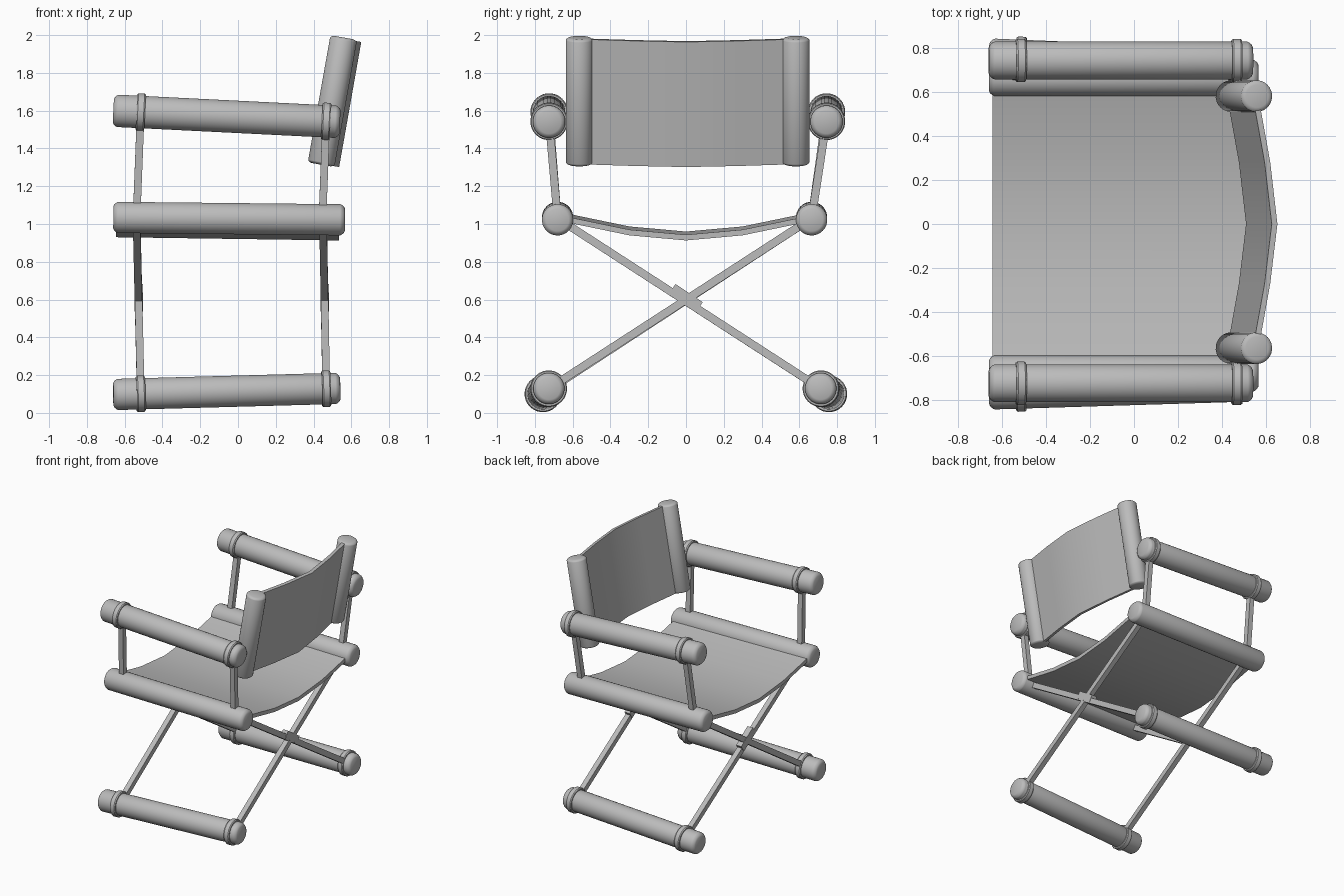
import bpy, bmesh, math
from mathutils import Vector as V

if "Cube" in bpy.data.objects:
    bpy.data.objects.remove(bpy.data.objects["Cube"])

grey = bpy.data.materials.new("plain grey")
grey.diffuse_color = (0.5, 0.5, 0.5, 1)
grey.use_nodes = True
grey.node_tree.nodes["Principled BSDF"].inputs["Base Color"].default_value = grey.diffuse_color


def finish(name, bm, angle=35):
    bmesh.ops.recalc_face_normals(bm, faces=bm.faces)
    me = bpy.data.meshes.new(name)
    bm.to_mesh(me)
    bm.free()
    me.materials.append(grey)
    for p in me.polygons:
        p.use_smooth = True
    me.set_sharp_from_angle(angle=math.radians(angle))
    ob = bpy.data.objects.new(name, me)
    bpy.context.collection.objects.link(ob)
    return ob


def lathe(name, a, b, profile, n=28):
    """Turned solid on axis a-b; profile = (distance from a, radius)."""
    a, b = V(a), V(b)
    d = (b - a).normalized()
    u = d.orthogonal().normalized()
    w = d.cross(u)
    bm = bmesh.new()
    rings = []
    for t, r in profile:
        rings.append([bm.verts.new(a + d * t + (u * math.cos(k * math.tau / n) + w * math.sin(k * math.tau / n)) * r)
                      for k in range(n)])
    for p, q in zip(rings, rings[1:]):
        for k in range(n):
            bm.faces.new((p[k], p[(k + 1) % n], q[(k + 1) % n], q[k]))
    bm.faces.new(rings[0])
    bm.faces.new(rings[-1])
    return finish(name, bm)


def rod(name, a, b, r, e=0.018):
    L = (V(b) - V(a)).length
    cap = [(0, r * .72), (e * .35, r * .86), (e, r * .97), (e * 1.4, r)]
    return lathe(name, a, b, cap + [(L - t, q) for t, q in reversed(cap)])


def ring(name, a, b, x, r, w=0.046):
    """Collar round the rod a-b at position x."""
    a, b = V(a), V(b)
    c = a.lerp(b, (x - a.x) / (b.x - a.x))
    h = (b - a).normalized() * w / 2
    lathe(name, c - h, c + h, [(0, r - .014), (0, r - .005), (.007, r), (w - .007, r), (w, r - .005), (w, r - .014)])


def bar(name, a, b, wx=0.04, wy=0.042):
    """Square bar; wx is its width along x."""
    a, b = V(a), V(b)
    d = (b - a).normalized()
    s = d.cross(V((1, 0, 0))).normalized() * wy / 2
    f = s.cross(d).normalized() * wx / 2
    bm = bmesh.new()
    ends = [[bm.verts.new(p + s * i + f * j) for i, j in ((-1, -1), (1, -1), (1, 1), (-1, 1))] for p in (a, b)]
    for k in range(4):
        bm.faces.new((ends[0][k], ends[0][(k + 1) % 4], ends[1][(k + 1) % 4], ends[1][k]))
    bm.faces.new(ends[0])
    bm.faces.new(ends[1])
    finish(name, bm)


def sheet(name, a, b, profile, normal, th):
    """Curved cloth running from a to b; profile = (y, offset along normal)."""
    a, b, nrm = V(a), V(b), V(normal).normalized()
    loop = profile + [(y, o - th) for y, o in reversed(profile)]
    bm = bmesh.new()
    p, q = [[bm.verts.new(e + V((0, y, 0)) + nrm * o) for y, o in loop] for e in (a, b)]
    m, n = len(loop), len(profile)
    for k in range(m):
        bm.faces.new((p[k], p[(k + 1) % m], q[(k + 1) % m], q[k]))
    for k in range(n - 1):
        for s in (p, q):
            bm.faces.new((s[k], s[k + 1], s[m - 2 - k], s[m - 1 - k]))
    finish(name, bm)


# rails per side: arm y, seat y, foot front y, foot rear y, back post y
sides = {"left": (-.725, -.68, -.762, -.725, -.565), "right": (.744, .665, .762, .712, .582)}
FX, RX = -.515, .467
feet = {}
for s, (ya, ys, y0, y1, yp) in sides.items():
    arm = ((-.66, ya, 1.60), (.54, ya, 1.54))
    foot = ((-.66, y0, .097), (.54, y1, .13))
    rod(s + " arm rest", *arm, .086)
    rod(s + " seat rail", (-.66, ys, 1.035), (.566, ys, 1.022), .083)
    rod(s + " foot rail", *foot, .083)
    for x, e in ((FX, "front"), (RX, "rear")):
        ring(f"{s} {e} arm collar", *arm, x, .099)
        ring(f"{s} {e} foot collar", *foot, x, .097)
        t = (x + .66) / 1.2
        feet[s, e] = V(foot[0]).lerp(V(foot[1]), t)
        xs = -.537 if e == "front" else .447
        # upright between seat rail and arm rest
        bar(f"{s} {e} arm upright", (xs, ys, 1.03), (x, ya, 1.60 - .06 * t))
    # back post
    rod(s + " back post", (.44, yp, 1.314), (.56, yp, 1.987), .072, .01)

# crossed legs and their pivot sleeves
for e, xs in (("front", -.537), ("rear", .45)):
    for s, o in (("left", "right"), ("right", "left")):
        bar(f"{s} {e} cross leg", (xs, sides[s][1], 1.03), feet[o, e])
    xm = xs + (.011 if e == "front" else .008)
    xm = (xs + feet["left", e].x) / 2
    bar(e + " pivot sleeve", (xm, -.072, .658), (xm, .072, .562), .046, .058)

# sagging seat cloth
sheet("seat", (-.645, 0, .96), (.535, 0, .943),
      [(-.66, .105), (-.58, .085), (-.3, .027), (0, 0), (.3, .027), (.58, .085), (.645, .105)], (0, 0, 1), .03)
# curved back cloth
sheet("back rest", (.442, 0, 1.318), (.559, 0, 1.98),
      [(-.565, .012), (-.5, .02), (-.27, .062), (0, .095), (.28, .062), (.51, .02), (.58, .012)], (.985, 0, -.174), .026)
